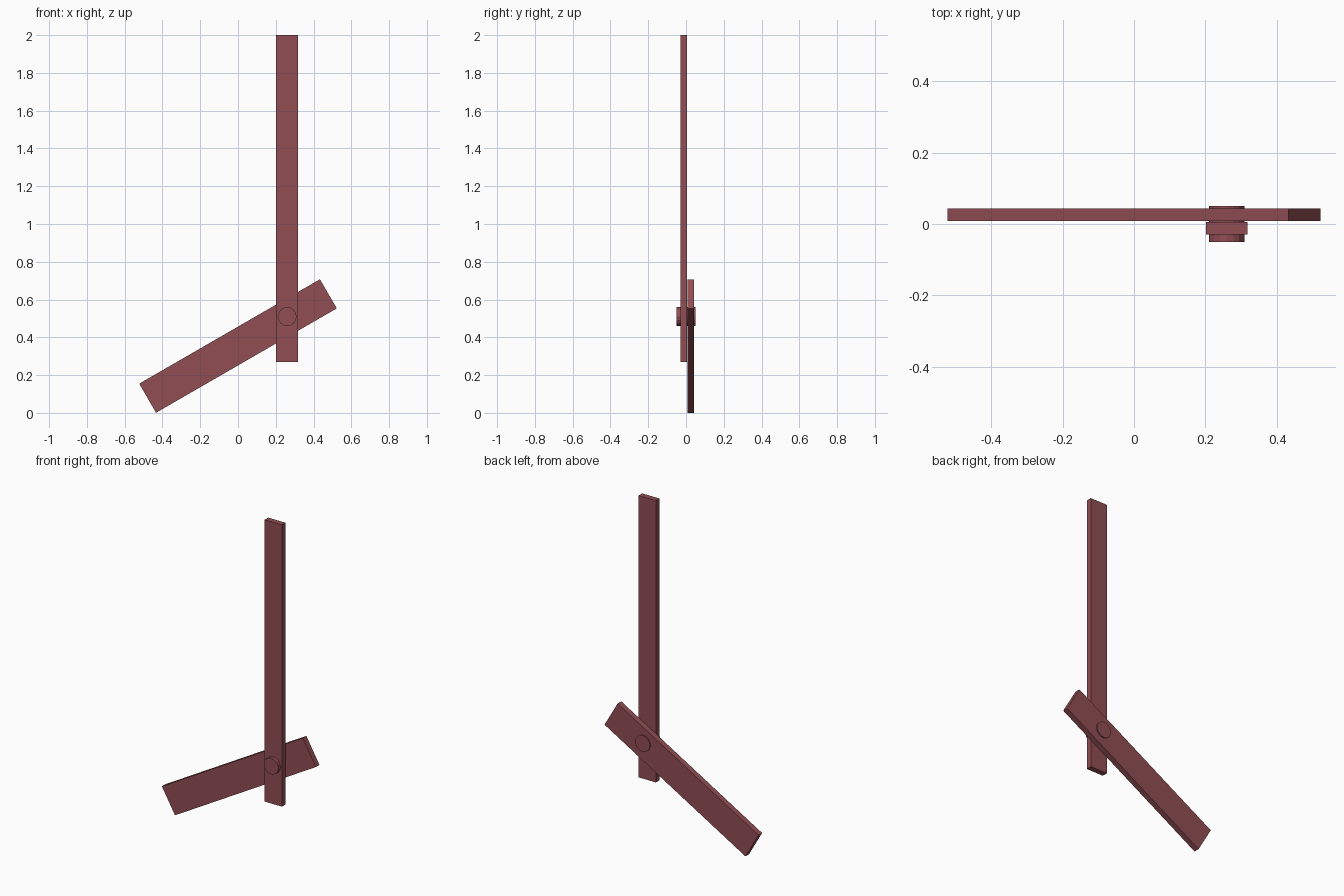
import bpy, math

old = bpy.data.objects.get("Cube")
if old:
    bpy.data.objects.remove(old, do_unlink=True)

# Single dull red paint
COLOR = (0.28, 0.075, 0.087, 1.0)
paint = bpy.data.materials.new("dull_red")
paint.use_nodes = True
paint.diffuse_color = COLOR
paint.node_tree.nodes["Principled BSDF"].inputs["Base Color"].default_value = COLOR


def finish(name):
    ob = bpy.context.object
    ob.name = name
    bpy.ops.object.transform_apply(location=False, rotation=True, scale=True)
    ob.data.materials.append(paint)
    return ob


def bar(name, center, size, tilt=0.0):
    """Flat bar, tilted in the front plane (degrees, right end up)."""
    bpy.ops.mesh.primitive_cube_add(size=1, location=center)
    ob = bpy.context.object
    ob.scale = size
    ob.rotation_euler.y = -math.radians(tilt)
    return finish(name)


# Upright arm in front, slanted arm behind it
bar("upright_arm", (0.26, -0.0125, 1.135), (0.117, 0.035, 1.73))
bar("slanted_arm", (0, 0.026, 0.354), (1.105, 0.035, 0.178), 30)

# Pivot pin through both arms
bpy.ops.mesh.primitive_cylinder_add(vertices=16, radius=0.05, depth=0.1,
                                    location=(0.26, 0, 0.51),
                                    rotation=(math.pi / 2, 0, 0))
finish("pivot_pin")
